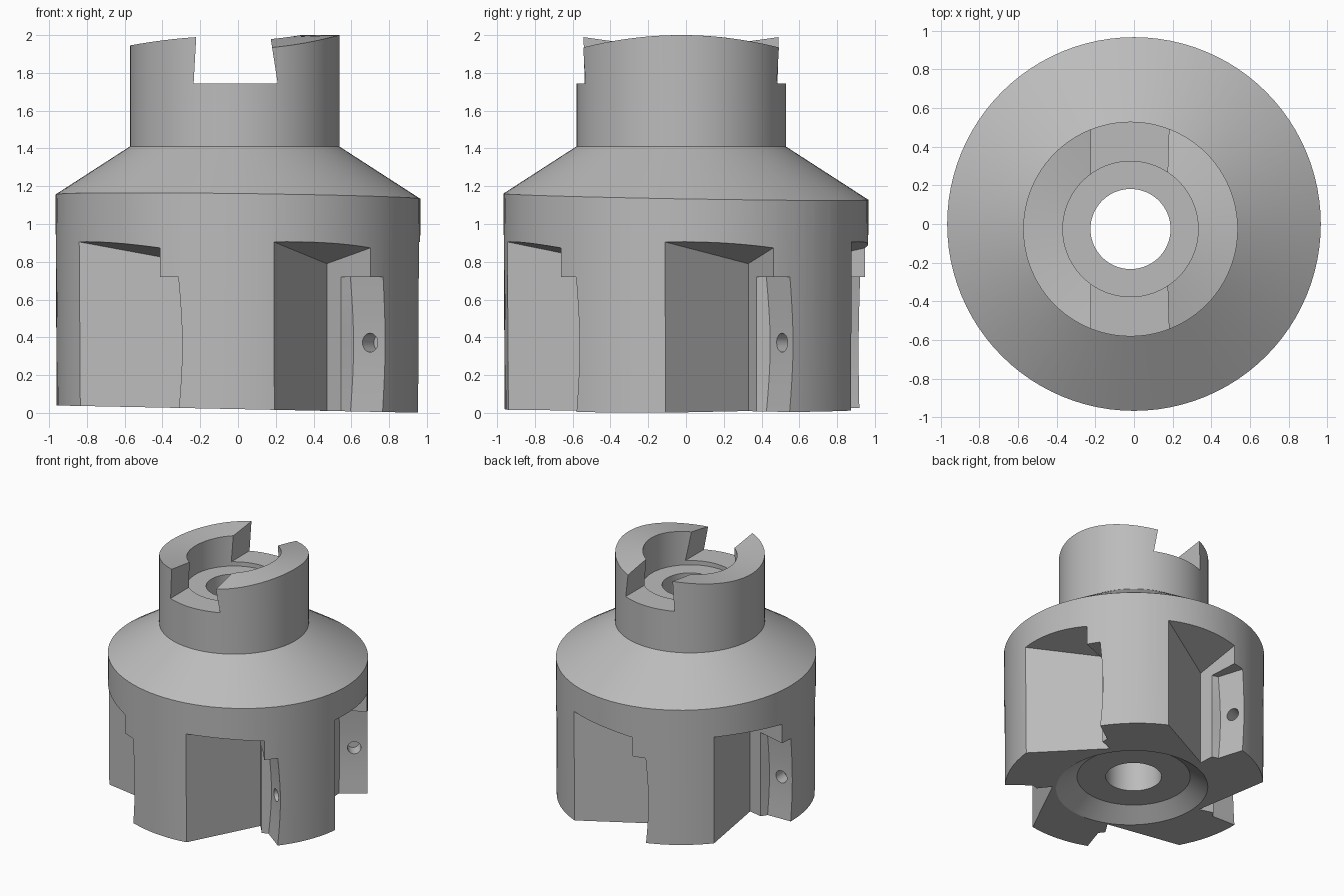
import bpy, bmesh, math
from mathutils import Matrix, Vector

cube = bpy.data.objects.get("Cube")
if cube:
    bpy.data.objects.remove(cube, do_unlink=True)

steel = bpy.data.materials.new("steel_grey")
steel.use_nodes = True
steel.diffuse_color = (0.5, 0.5, 0.5, 1)
steel.node_tree.nodes["Principled BSDF"].inputs["Base Color"].default_value = (0.5, 0.5, 0.5, 1)

SEGMENTS = 96
TEETH = 5
NECK = Vector((-0.018, -0.026, 0))


def make_object(name, bm):
    bmesh.ops.recalc_face_normals(bm, faces=bm.faces)
    mesh = bpy.data.meshes.new(name)
    bm.to_mesh(mesh)
    bm.free()
    mesh.materials.append(steel)
    obj = bpy.data.objects.new(name, mesh)
    bpy.context.collection.objects.link(obj)
    return obj


def loft(name, sections, cyclic=False):
    """Skin matching closed sections; cap the ends, or join last to first."""
    bm = bmesh.new()
    rings = [[bm.verts.new(p) for p in s] for s in sections]
    pairs = list(zip(rings, rings[1:]))
    if cyclic:
        pairs.append((rings[-1], rings[0]))
    else:
        bm.faces.new(rings[0])
        bm.faces.new(rings[-1])
    for a, b in pairs:
        for i in range(len(a)):
            j = (i + 1) % len(a)
            bm.faces.new((a[i], a[j], b[j], b[i]))
    return make_object(name, bm)


def boolean(target, tool, operation):
    tool.hide_render = True
    mod = target.modifiers.new("cut", 'BOOLEAN')
    mod.operation, mod.object, mod.solver = operation, tool, 'EXACT'
    bpy.context.view_layer.objects.active = target
    bpy.ops.object.modifier_apply(modifier=mod.name)
    bpy.data.objects.remove(tool, do_unlink=True)


def circle(radius, z):
    turn = math.tau / SEGMENTS
    return [Vector((radius * math.cos(i * turn), radius * math.sin(i * turn), z))
            for i in range(SEGMENTS)]


# Hub: neck, cone, stepped bore and flared bottom recess in one revolved profile
profile = [(1.19, -0.1), (1.19, 1.0), (0.555, 1.41), (0.555, 2.0), (0.35, 2.0),
           (0.35, 1.71), (0.207, 1.71), (0.207, 0.12), (0.42, 0.12), (0.735, -0.1)]
hub = [circle(r, z) for r, z in profile]
for ring in hub:
    for p in ring:
        if p.z > 1.9:  # one jaw crowned, the other dished
            bow = (p.y / 0.52) ** 2
            p.z = 2.0 - 0.066 * bow if p.x > 0 else 1.945 + 0.045 * bow
        p += NECK
cutter = loft("milling_cutter", hub, cyclic=True)

# Outer body cylinder trims the cone; its underside is slightly tilted
base = circle(0.96, 0)
for p in base:
    p.z = 0.02 - 0.02 * p.x
boolean(cutter, loft("body_cylinder", [base, circle(0.966, 1.16), circle(0.966, 2.3)]), 'INTERSECT')

# Drive slot across the neck, with slightly undercut walls
slot = [(-0.235, 1.745), (0.21, 1.745), (0.155, 2.1), (-0.215, 2.1)]
boolean(cutter, loft("drive_slot", [[(x, y, z) for x, z in slot] for y in (-0.8, 0.8)]), 'DIFFERENCE')

# Chip pocket: V-shaped notch with a ceiling falling toward the inner corner
corner = Vector((0.47, -0.38, 0.79))
heel = corner + 2 * (Vector((0.19, -0.945, 0.905)) - corner)
lip = corner + 2 * (Vector((0.7, -0.66, 0.873)) - corner)
pocket = [corner, heel, lip]
pocket_floor = [Vector((p.x, p.y, -0.2)) for p in pocket]

# Insert seat: shallow bowed recess in the pocket's cutting wall
seat_top = 0.72
levels = [seat_top * i / 8 for i in range(9)]
seat = []
for z in [-0.2] + levels:
    bulge = 0.022 * math.sin(math.pi * max(z, 0) / seat_top)
    push = Vector((0.77 * bulge, 0.63 * bulge, 0))
    seat.append([Vector((0.45, -0.56, z)), Vector((0.54, -0.475, z)),
                 Vector((0.595, -0.455, z)) + push, Vector((0.745, -0.565, z)) + push,
                 Vector((0.99, -0.745, z)) + push, Vector((0.85, -0.95, z))])

# Screw hole in the insert seat
inward = Vector((0.55, 0.84, 0)).normalized()
hole_centre = Vector((0.69, -0.52, 0.372))
across = Vector((-inward.y, inward.x, 0))
hole = []
for depth in (-0.12, 0.13):
    hole.append([hole_centre + inward * depth
                 + across * 0.05 * math.cos(i * math.tau / 24)
                 + Vector((0, 0, 0.05 * math.sin(i * math.tau / 24))) for i in range(24)])

for tooth in range(TEETH):
    turn = Matrix.Rotation(math.tau * tooth / TEETH, 3, 'Z')
    for name, sections in (("chip_pocket", [pocket_floor, pocket]),
                           ("insert_seat", seat), ("screw_hole", hole)):
        turned = [[turn @ p for p in s] for s in sections]
        boolean(cutter, loft(name, turned), 'DIFFERENCE')

# Smooth the round walls and keep machined edges crisp
bpy.ops.object.select_all(action='DESELECT')
cutter.select_set(True)
bpy.context.view_layer.objects.active = cutter
bpy.ops.object.shade_smooth_by_angle(angle=math.radians(25))
